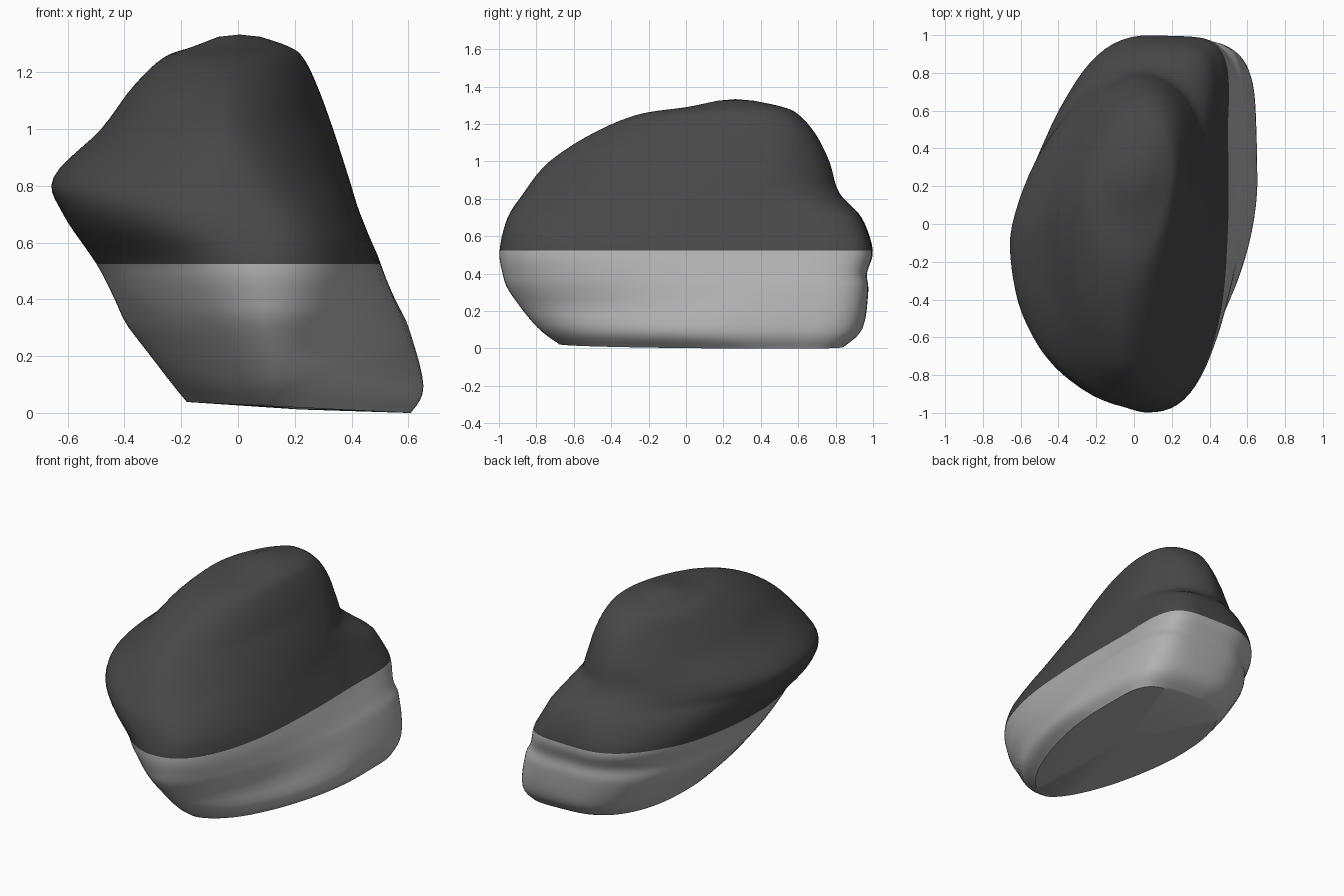
import bpy, bmesh, math
from mathutils import Vector, noise

cube = bpy.data.objects.get("Cube")
if cube:
    bpy.data.objects.remove(cube, do_unlink=True)

SIDES = 80      # points around each ring
STEPS = 5       # rings between two levels
WATERLINE = 0.525


def make_material(name, value):
    mat = bpy.data.materials.new(name)
    mat.use_nodes = True
    colour = (value, value, value, 1)
    mat.diffuse_color = colour
    shader = next(n for n in mat.node_tree.nodes if n.type == 'BSDF_PRINCIPLED')
    shader.inputs["Base Color"].default_value = colour
    shader.inputs["Roughness"].default_value = 0.9
    return mat


# Levels: height, then the left, right, front and back extremes as (x, y) pairs
levels = [
    (0.005, -.18, .2, .61, .4, .15, -.68, .25, .85),
    (0.1, -.25, .1, .65, .22, .14, -.79, .2, .94),
    (0.3, -.385, .05, .6, .4, .1, -.94, .15, .975),
    (0.4, -.435, -.05, .555, .3, .08, -.98, .12, .97),
    (WATERLINE, -.5, -.1, .5, .15, .05, -1, .1, 1),
    (0.7, -.615, -.1, .43, .25, .02, -.96, .1, .94),
    (0.83, -.65, -.1, .39, .35, -.04, -.87, .05, .82),
    (1.0, -.485, 0, .335, .4, -.05, -.73, .03, .765),
    (1.15, -.37, .05, .28, .36, -.05, -.5, .02, .69),
    (1.25, -.265, .15, .23, .32, -.03, -.26, 0, .6),
    (1.29, -.16, .22, .18, .3, 0, 0, .02, .52),
    (1.325, -.07, .25, .08, .27, 0, .17, 0, .36),
]


def spline(a, b, c, d, t):
    return [0.5 * (2 * q + (r - p) * t + (2 * p - 5 * q + 4 * r - s) * t * t
                   + (3 * q - p - 3 * r + s) * t ** 3)
            for p, q, r, s in zip(a, b, c, d)]


def below(z, top, span):
    """Blend from 0 at the given height to 1 further down."""
    return max(0, min(1, (top - z) / span))


def hump(z, middle, reach):
    """Blend from 1 at the given height to 0 either side."""
    return max(0, 1 - abs(z - middle) / reach)


def outline(level):
    """Four rounded quarters joining the extremes of one level."""
    z, xl, yl, xr, yr, xf, yf, xb, yb = level
    ledge, base = below(z, 0.85, 0.15), below(z, 0.75, 0.25)
    crown = 1 - below(z, 1.25, 0.25)
    quarters = [((xr, yr), (xb, yb), 1.9 + 2.8 * ledge + 0.7 * crown),
                ((xl, yl), (xb, yb), 1.6 + 0.7 * base + 0.3 * below(z, 0.4, 0.3)),
                ((xl, yl), (xf, yf), 1.9 - 0.25 * below(z, 0.65, 0.12)
                 + 0.25 * hump(z, 0.72, 0.15)),
                ((xr, yr), (xf, yf), 1.75 + hump(z, 0.62, 0.4))]
    points = []
    for i in range(SIDES):
        angle = 2 * math.pi * i / SIDES
        side, end, power = quarters[i * 4 // SIDES]
        c = abs(math.cos(angle)) ** (2 / power)
        s = abs(math.sin(angle)) ** (2 / power)
        x = end[0] + (side[0] - end[0]) * c
        y = side[1] + (end[1] - side[1]) * s
        # Back corner of the ledge flares outwards
        x += 0.25 * hump(z, 0.55, 0.25) * max(0, y - 0.55) * max(0, x)
        tilt = below(z, 0.3, 0.3) * 0.05 * (0.5 - x)
        points.append(Vector((x, y, z + tilt)))
    return points


# Smooth stack of rings
rings = []
for k in range(len(levels) - 1):
    four = [levels[max(0, min(len(levels) - 1, k + o))] for o in (-1, 0, 1, 2)]
    rings += [outline(spline(*four, j / STEPS)) for j in range(STEPS)]
rings.append(outline(levels[-1]))

# Boulder skin with gentle weathering that leaves heights unchanged
bm = bmesh.new()
grid = []
for ring in rings:
    row = []
    for p in ring:
        lump = noise.noise(p * 3.5) * 0.01
        row.append(bm.verts.new(p + Vector((p.x - 0.05, p.y, 0)) * lump))
    grid.append(row)
for low_row, high_row in zip(grid, grid[1:]):
    for i in range(SIDES):
        j = (i + 1) % SIDES
        bm.faces.new((low_row[i], low_row[j], high_row[j], high_row[i]))
for row, height in ((grid[0], 0.012), (grid[-1], 1.333)):
    middle = sum((v.co for v in row), Vector()) / SIDES
    tip = bm.verts.new((middle.x, middle.y, height))
    for i in range(SIDES):
        bm.faces.new((row[i], row[(i + 1) % SIDES], tip))
bmesh.ops.recalc_face_normals(bm, faces=bm.faces)

# Dark stone above the line, pale stone below
for face in bm.faces:
    face.material_index = int(face.calc_center_median().z < WATERLINE)

mesh = bpy.data.meshes.new("boulder")
bm.to_mesh(mesh)
bm.free()
mesh.materials.append(make_material("dark_stone", 0.065))
mesh.materials.append(make_material("pale_stone", 0.44))
boulder = bpy.data.objects.new("boulder", mesh)
bpy.context.collection.objects.link(boulder)
bpy.context.view_layer.objects.active = boulder
boulder.select_set(True)
bpy.ops.object.shade_smooth_by_angle(angle=math.radians(40))
